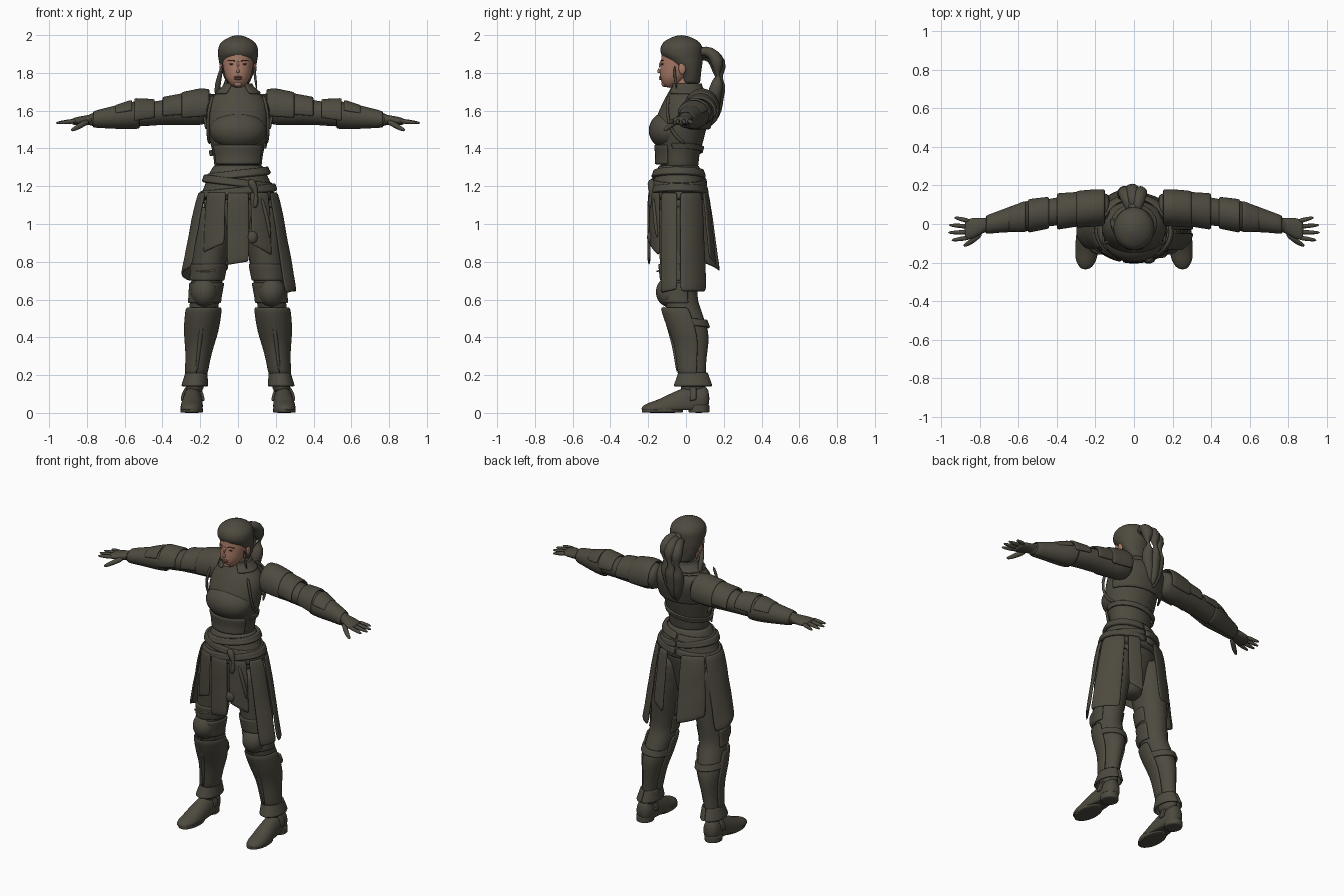
import bpy, bmesh
from math import sin, cos, radians, pi
from mathutils import Vector

cube = bpy.data.objects.get("Cube")
if cube:
    bpy.data.objects.remove(cube)


def material(name, *rgb):
    m = bpy.data.materials.new(name)
    m.use_nodes = True
    m.diffuse_color = (*rgb, 1)
    m.node_tree.nodes["Principled BSDF"].inputs["Base Color"].default_value = (*rgb, 1)
    return m


OLIVE = material("dark olive leather", .075, .068, .05)
SKIN = material("skin", .38, .19, .13)
LIPS = material("lips", .28, .11, .08)
DARK = material("dark brown", .08, .045, .03)
TRIM = material("tan trim", .36, .29, .2)


def finish(name, rows, mat, closed, mirror, thick=0):
    """Join rows of points into one smooth skin."""
    bm = bmesh.new()
    grid = [[bm.verts.new(p) for p in row] for row in rows]
    count = len(rows[0])
    for low, high in zip(grid, grid[1:]):
        for j in range(count if closed else count - 1):
            k = (j + 1) % count
            bm.faces.new((low[j], low[k], high[k], high[j]))
    if closed:
        bm.faces.new(grid[0])
        bm.faces.new(grid[-1])
    bmesh.ops.recalc_face_normals(bm, faces=bm.faces)
    for face in bm.faces:
        face.smooth = True
    mesh = bpy.data.meshes.new(name)
    bm.to_mesh(mesh)
    bm.free()
    mesh.materials.append(mat)
    ob = bpy.data.objects.new(name, mesh)
    bpy.context.collection.objects.link(ob)
    if not closed:
        solid = ob.modifiers.new("thickness", 'SOLIDIFY')
        solid.thickness, solid.offset = thick, 0
    if mirror:
        ob.modifiers.new("mirror", 'MIRROR')
    smooth = ob.modifiers.new("smooth", 'SUBSURF')
    smooth.levels = smooth.render_levels = 1


class Form:
    """Body form: an axis, a rule for its centre line and a few (position, radius, radius) keys."""

    def __init__(self, axis, centre, keys, mirror=False):
        self.axis, self.centre, self.keys, self.mirror = axis, centre, keys, mirror

    def radii(self, pos):
        keys = self.keys
        if pos <= keys[0][0]:
            return keys[0][1:]
        for a, b in zip(keys, keys[1:]):
            if pos <= b[0]:
                t = (pos - a[0]) / (b[0] - a[0])
                return [p + (q - p) * t for p, q in zip(a[1:], b[1:])]
        return keys[-1][1:]

    def skin(self, name, start, end, arc=None, gap=0, flare=(0, 0), fold=0, slant=0, tilt=0,
             steps=6, sides=20, thick=.014, floor=0, mat=OLIVE):
        """Closed body along the form, or an open plate over an arc of it."""
        first, last = arc or (0, 360)
        rows = []
        for i in range(steps + 1):
            t = i / steps
            pos = start + (end - start) * t
            u, v = self.centre(pos)
            ru, rv = [r + gap + f * t for r, f in zip(self.radii(pos), flare)]
            row = []
            for j in range(sides + bool(arc)):
                s = j / sides
                a = radians(first + (last - first) * s)
                k = 1 + fold * (sin(5 * a + 2 * i) + (-1) ** i)
                p, q = u + ru * k * cos(a), v + rv * k * sin(a)
                h = pos + tilt * cos(a) + slant * (s - .5) * t
                x, y, z = {'x': (h, p, q), 'y': (p, h, q), 'z': (p, q, h)}[self.axis]
                row.append((x, y, max(z, floor)))
            rows.append(row)
        finish(name, rows, mat, not arc, self.mirror, thick)


def tube(name, points, radii, mat=OLIVE, mirror=False):
    """Round strand along a path."""
    pts = [Vector(p) for p in points]
    rows = []
    for i, p in enumerate(pts):
        turn = (pts[min(i + 1, len(pts) - 1)] - pts[max(i - 1, 0)]).to_track_quat('Z', 'Y')
        r = radii[min(i, len(radii) - 1)]
        rows.append([p + turn @ Vector((r * cos(a), r * sin(a), 0))
                     for a in [pi * j / 4 for j in range(8)]])
    finish(name, rows, mat, True, mirror)


def blob(name, place, size, mat=OLIVE, mirror=False):
    """Ellipsoid."""
    rows = []
    for i in range(9):
        b = pi * (i + .3) / 8.6
        rows.append([[c + s * d for c, s, d in zip(place, size, (sin(b) * cos(a), sin(b) * sin(a), -cos(b)))]
                     for a in [pi * j / 8 for j in range(16)]])
    finish(name, rows, mat, True, mirror)


# Body forms shared by the clothes and the armour
HEAD = Form('z', lambda z: (0, -.025 - .4 * max(1.87 - z, 0)),
            [(1.72, .022, .025), (1.74, .046, .05), (1.78, .07, .08), (1.86, .086, .106), (1.92, .086, .105), (1.96, .07, .08)])
HAIR = Form('z', lambda z: (0, max(-.024, min(.025, .925 - z / 2))),
            [(1.74, .06, .05), (1.8, .084, .055), (1.85, .1, .088), (1.9, .108, .113), (1.94, .105, .112),
             (1.97, .085, .092), (1.99, .05, .055), (2, .02, .02)])
NECK = Form('z', lambda z: (0, -.01), [(1.7, .05, .055)])
TORSO = Form('z', lambda z: (0, min(0, .25 * max(z - 1.5, 0) - .035)),
             [(1.28, .125, .1), (1.36, .132, .106), (1.5, .165, .145), (1.6, .172, .135), (1.66, .16, .12),
              (1.7, .1, .09), (1.73, .066, .073)])
HIPS = Form('z', lambda z: (0, -.038), [(1.15, .2, .148), (1.25, .162, .132), (1.32, .128, .105)])
LEG = Form('z', lambda z: (.245 - .115 * z, min(.038, max(-.03, .17 - z / 3))),
           [(.1, .05, .068), (.2, .046, .066), (.3, .05, .072), (.45, .078, .096), (.62, .078, .09),
            (.78, .09, .108), (.95, .105, .122)], True)
BOOT = Form('y', lambda y: (.24 - .05 * min(y, 0), max(.02, .05 + .2 * y)),
            [(-.237, .02, .012), (-.22, .04, .026), (-.18, .056, .04), (-.1, .06, .065), (0, .054, .09),
             (.1, .05, .075), (.125, .03, .05)], True)
ARM = Form('x', lambda x: (.09 - .16 * x * x, 1.63 - .1 * x),
           [(.1, .07, .07), (.2, .076, .088), (.4, .074, .066), (.58, .065, .06), (.7, .047, .044), (.8, .036, .03)], True)
PALM = Form('x', ARM.centre, [(.76, .034, .03), (.84, .055, .023), (.88, .05, .018)], True)

# Head and face
HEAD.skin("head", 1.72, 1.96, steps=9, mat=SKIN)
NECK.skin("neck", 1.68, 1.8, mat=SKIN)
tube("nose", [(0, -.128, 1.865), (0, -.141, 1.835), (0, -.149, 1.812), (0, -.135, 1.8)], [.007, .009, .013, .009], SKIN)
for name, z in (("upper_lip", 1.778), ("lower_lip", 1.768)):
    blob(name, (0, -.134, z), (.022, .009, .006), LIPS)
blob("chin", (0, -.115, 1.742), (.022, .016, .016), SKIN)
blob("ears", (.088, -.02, 1.825), (.01, .02, .034), SKIN, True)
blob("eyes", (.034, -.124, 1.846), (.013, .008, .004), DARK, True)
tube("brows", [(.014, -.134, 1.862), (.035, -.129, 1.868), (.058, -.113, 1.862)], [.003, .004, .002], DARK, True)

# Hair, with a tied tail of three strands and two loose locks
HAIR.skin("hair", 1.74, 2, fold=.004, steps=14, sides=28)
TAIL = [(.06, 1.89), (.115, 1.91), (.165, 1.885), (.188, 1.82), (.18, 1.74), (.16, 1.67), (.165, 1.6), (.145, 1.53)]
for side in (-1, 0, 1):
    tube("ponytail_strand", [(side * .045 * sin(pi * (i + .5) / 8) - .003 * i, y - .012 * side * side, z + .012 * side)
                             for i, (y, z) in enumerate(TAIL)], [.02, .03, .038, .046, .046, .04, .032, .008])
tube("hair_tie", [(0, .075, 1.9), (0, .11, 1.92)], [.035])
tube("left_lock", [(.085, -.06, 1.84), (.09, -.06, 1.78), (.1, -.05, 1.71)], [.006, .009, .004])
tube("right_lock", [(-.085, -.05, 1.84), (-.1, -.02, 1.77), (-.115, .02, 1.7), (-.1, .02, 1.64)], [.006, .016, .02, .006])

# Torso armour
TORSO.skin("torso", 1.28, 1.75, steps=12)
blob("breastplate", (0, -.09, 1.495), (.158, .112, .105))
TORSO.skin("bodice_hem", 1.42, 1.315, arc=(-150, -30), gap=.005, flare=(0, .016))
TORSO.skin("collar", 1.69, 1.745, arc=(-60, 240), gap=.006)
TORSO.skin("back_yoke", 1.5, 1.69, arc=(15, 165), gap=.012, flare=(.02, .02))
TORSO.skin("back_strap", 1.38, 1.41, arc=(-20, 200), gap=.006, tilt=.02)
tube("armhole_straps", [(.13, -.09, 1.69), (.16, -.105, 1.6), (.16, -.08, 1.48), (.15, 0, 1.42)], [.011], mirror=True)

# Sash with rolled belts
HIPS.skin("sash", 1.32, 1.12, fold=.012, steps=8)
for z, tilt in ((1.265, .018), (1.22, -.022), (1.175, .02)):
    HIPS.skin("belt_roll", z + .02, z - .02, arc=(90, 450), gap=.005, tilt=tilt, fold=.006, thick=.022)
tube("belt_knot", [(.06, -.18, 1.24), (.09, -.185, 1.19), (.1, -.185, 1.13), (.085, -.19, 1.08)], [.02, .028, .022, .012])

# Skirt panels: arc, bottom height, spread, hem slant
for name, arc, bottom, spread, slant in (
        ("front_panel", (-106, -74), .79, (0, 0), .02),
        ("front_right_panel", (-142, -108), .87, (.02, 0), .05),
        ("front_left_panel", (-72, -40), .86, (.02, 0), -.06),
        ("right_side_panel", (-215, -146), .73, (.085, 0), .08),
        ("left_side_front_panel", (-36, -3), .64, (.095, 0), .02),
        ("left_side_back_panel", (2, 50), .64, (.095, .03), 0),
        ("back_right_panel", (102, 146), .77, (.03, .06), .05),
        ("back_left_panel", (54, 76), .8, (.03, .04), -.04)):
    HIPS.skin(name, 1.17, bottom, arc, .012, spread, fold=.006, slant=slant, sides=8, thick=.012)
blob("belt_pouch", (.075, -.185, .93), (.03, .022, .035))
tube("hanging_strap", [(.12, -.17, 1.15), (.16, -.165, 1.02), (.17, -.15, .92)], [.01, .013, .008])

# Trousers
HIPS.skin("pelvis", 1.16, .84, gap=-.012, flare=(-.12, -.08))
LEG.skin("trouser_legs", 1.1, .1, fold=.012, steps=18)
LEG.skin("thigh_guards", .7, .79, arc=(-200, 20), gap=.002)
tube("thigh_trim", [(-.225, -.13, .752), (-.19, -.154, .75), (-.15, -.154, .75), (-.115, -.133, .755)], [.004], TRIM)

# Knee, shin and ankle armour
blob("knee_cups", (.178, -.085, .64), (.074, .078, .082), mirror=True)
LEG.skin("knee_wings", .58, .69, arc=(-205, 25), gap=.004)
LEG.skin("shin_guards", .2, .56, arc=(-195, 15), gap=.008, flare=(.004, .014))
tube("shin_ridges", [(.18, -.12, .57), (.19, -.1, .48), (.204, -.06, .36), (.222, -.045, .2)], [.008, .013, .012, .007], mirror=True)
LEG.skin("calf_straps", .45, .49, arc=(-20, 200), gap=.006, tilt=.01)
LEG.skin("ankle_cuffs", .215, .14, arc=(90, 450), gap=.006, flare=(.012, .026))

# Boots
BOOT.skin("boots", .125, -.237, floor=.014, steps=12)
for name, y, size, top in (("boot_soles", -.125, (.06, .11), .026), ("boot_heels", .068, (.052, .057), .045)):
    Form('z', lambda z: (.245, y), [(0, *size)], True).skin(name, 0, top)
BOOT.skin("boot_straps", .055, .02, arc=(5, 175), gap=.004)

# Sleeves and arm plates
ARM.skin("sleeves", .12, .8, fold=.01, steps=16)
ARM.skin("shoulder_plates", .15, .3, arc=(-25, 205), gap=.014)
ARM.skin("upper_arm_plates", .26, .4, arc=(-15, 195), gap=.006, flare=(.008, .004))
ARM.skin("elbow_plates", .44, .55, arc=(0, 200), gap=.004, flare=(.01, .02))
ARM.skin("bracers", .52, .77, arc=(-90, 270), gap=.009, flare=(-.005, -.004), thick=.01)
ARM.skin("bracer_crests", .56, .65, arc=(20, 160), gap=.016, flare=(-.01, -.01))

# Hands
PALM.skin("palms", .76, .88)
for i, name in enumerate(("index_fingers", "middle_fingers", "ring_fingers", "little_fingers")):
    root = Vector((.85, -.07 + .028 * i, 1.547))
    tip = Vector((.97 - .012 * (i - 1.3) ** 2, -.085 + .04 * i, 1.534))
    tube(name, [root, root.lerp(tip, .5), tip], [.014, .013, .007], mirror=True)
tube("thumbs", [(.79, -.045, 1.545), (.83, -.08, 1.525), (.865, -.105, 1.503), (.885, -.115, 1.495)],
     [.016, .017, .013, .007], mirror=True)
